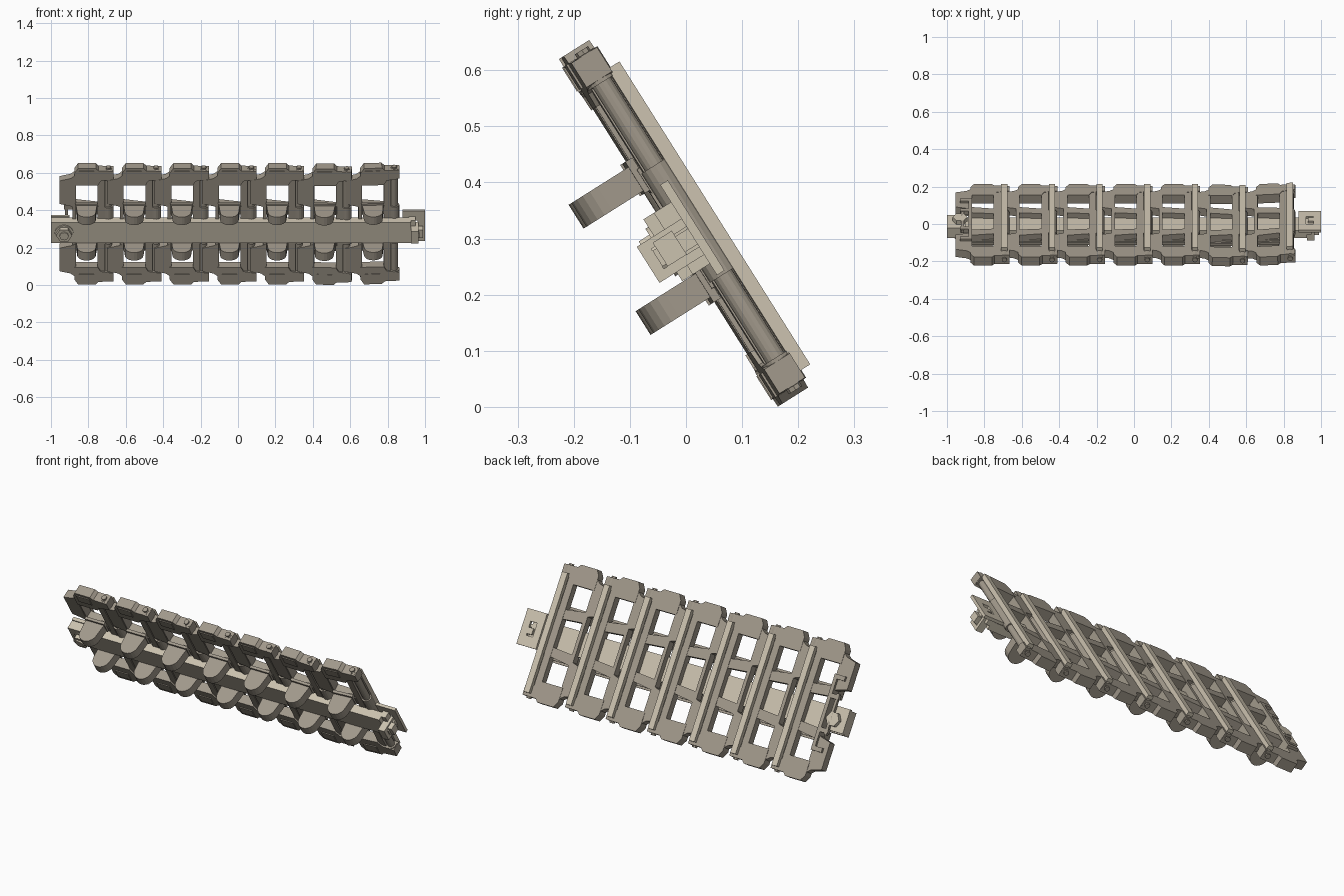
import bpy, bmesh
from math import sin, cos, pi, radians
from mathutils import Matrix, Vector

if "Cube" in bpy.data.objects:
    bpy.data.objects.remove(bpy.data.objects["Cube"])

# Panel frame: x along the track, local y up the slope, local z out of the front face
FRAME = Matrix.Translation((0, 0, 0.33)) @ Matrix.Rotation(radians(122.2), 4, 'X')
PITCH = 0.2547


def material(name, rgb):
    m = bpy.data.materials.new(name)
    m.diffuse_color = (*rgb, 1)
    m.use_nodes = True
    m.node_tree.nodes["Principled BSDF"].inputs["Base Color"].default_value = m.diffuse_color
    return m


STEEL = material("grey_steel", (0.36, 0.32, 0.26))
TAN = material("tan_steel", (0.60, 0.54, 0.43))


def prism(bm, pts, a, b, axis='z'):
    """Extrude an outline between a and b; axis z: (x, y) points, axis y: (x, z) points."""
    def at(p, h):
        return (p[0], p[1], h) if axis == 'z' else (p[0], h, p[1])
    lo = [bm.verts.new(at(p, a)) for p in pts]
    hi = [bm.verts.new(at(p, b)) for p in pts]
    faces = [bm.faces.new(lo), bm.faces.new(hi)]
    n = len(pts)
    for i in range(n):
        j = (i + 1) % n
        faces.append(bm.faces.new((lo[i], lo[j], hi[j], hi[i])))
    bmesh.ops.recalc_face_normals(bm, faces=faces)


def box(bm, x0, x1, v0, v1, w0, w1):
    prism(bm, [(x0, v0), (x1, v0), (x1, v1), (x0, v1)], w0, w1)


def rod(bm, x, w, r, v0, v1, n=16):
    prism(bm, [(x + r * cos(2 * pi * i / n), w + r * sin(2 * pi * i / n)) for i in range(n)], v0, v1, 'y')


def disc(bm, x, v, r, w0, w1, n=6):
    prism(bm, [(x + r * cos(2 * pi * i / n), v + r * sin(2 * pi * i / n)) for i in range(n)], w0, w1)


def mesh_of(bm, name, mat):
    me = bpy.data.meshes.new(name)
    bm.to_mesh(me)
    bm.free()
    me.materials.append(mat)
    return me


def place(name, me, local=Matrix()):
    ob = bpy.data.objects.new(name, me)
    bpy.context.collection.objects.link(ob)
    ob.matrix_world = FRAME @ local
    return ob


# Track link: built for both halves by mirroring the outlines
bm = bmesh.new()
for s in (1, -1):
    def plate(pts, w0, w1):
        prism(bm, [(x, s * v) for x, v in pts], w0, w1)
    # outer end cap
    plate([(-.065, .258), (.06, .258), (.075, .285), (.145, .297), (.145, .348), (.065, .35),
           (.05, .366), (-.045, .366), (-.065, .335)], -.022, .032)
    plate([(-.04, .30), (.04, .30), (.04, .35), (-.04, .35)], .032, .036)
    # hinge lobe reaching the previous link
    plate([(-.06, .115), (-.085, .125), (-.145, .14), (-.145, .285), (-.085, .30), (-.06, .32)], -.02, .028)
    # cross member under the horn
    plate([(-.062, .085), (.065, .075), (.065, .125), (-.062, .142)], -.018, .03)
    # guide horn: rounded tongue
    arc = [(.05 * cos(pi * i / 10), .105 + .052 * sin(pi * i / 10)) for i in range(11)]
    prism(bm, [(.058, .015)] + arc + [(-.058, .015)], s * .087, s * .137, 'y')
    # horn foot
    plate([(-.06, .082), (.06, .082), (.06, .148), (-.06, .148)], .025, .04)
    # outer knuckle and pin head
    rod(bm, .117, .003, .028, s * .29, s * .349)
    rod(bm, .117, .003, .014, s * .345, s * .358, 8)
# side bars and centre knuckles
box(bm, -.075, -.056, -.30, .30, -.02, .026)
box(bm, .06, .098, -.29, .29, -.02, .024)
rod(bm, .117, .003, .027, -.115, .115)
rod(bm, .117, .003, .019, -.35, .35)
link_mesh = mesh_of(bm, "track_link", STEEL)

# Back grouser rail
bm = bmesh.new()
box(bm, .10, .133, -.333, .305, -.043, -.018)
rail_mesh = mesh_of(bm, "back_rail", TAN)

tilt = {5: (-1.2, .004), 6: (3.0, -.002)}
for i in range(7):
    deg, dw = tilt.get(i, (0, 0))
    m = Matrix.Translation((-.81 + PITCH * i, 0, dw)) @ Matrix.Rotation(radians(deg), 4, 'Y')
    place(f"track_link_{i + 1}", link_mesh, m)
    place(f"back_rail_{i + 1}", rail_mesh, m)

# Long clamping beam
bm = bmesh.new()
box(bm, -1.0, .925, -.086, .044, .014, .062)
place("clamp_beam", mesh_of(bm, "clamp_beam", TAN))

# Left end nut, washer and stud
bm = bmesh.new()
disc(bm, -.93, -.022, .05, .062, .068, 20)
disc(bm, -.93, -.022, .043, .068, .09)
disc(bm, -.93, -.022, .024, .09, .098, 12)
disc(bm, -.93, -.022, .022, -.03, .014, 12)
disc(bm, -.93, -.022, .04, -.03, -.005)
place("left_nut", mesh_of(bm, "left_nut", TAN))

# Left end back plate
bm = bmesh.new()
box(bm, -1.0, -.90, -.08, .05, -.005, .014)
place("left_plate", mesh_of(bm, "left_plate", TAN))

# Left hook bracket behind the first link
bm = bmesh.new()
box(bm, -.885, -.865, -.20, .20, -.034, -.018)
box(bm, -.925, -.91, -.11, .11, -.03, -.012)
for v in (-.19, -.09, .09, .19):
    box(bm, -.93, -.865, v - .012, v + .012, -.034, -.012)
place("left_hook_bracket", mesh_of(bm, "left_hook_bracket", STEEL))

# Right end slotted plate
bm = bmesh.new()
box(bm, .88, .92, -.11, .08, -.012, .004)
box(bm, .96, 1.0, -.11, .08, -.012, .004)
box(bm, .92, .96, -.11, -.055, -.012, .004)
box(bm, .92, .96, .02, .08, -.012, .004)
place("right_plate", mesh_of(bm, "right_plate", TAN))

# Right end clamp block
bm = bmesh.new()
for v0, v1 in ((-.067, -.05), (-.008, .009)):
    box(bm, .925, .965, v0, v1, .0, .098)
box(bm, .925, .965, -.067, .009, .078, .098)
box(bm, .915, .95, -.086, .044, .0, .04)
box(bm, .965, .99, -.05, .0, .03, .07)
box(bm, .93, .97, -.045, -.012, -.012, .078)
place("right_clamp", mesh_of(bm, "right_clamp", TAN))
